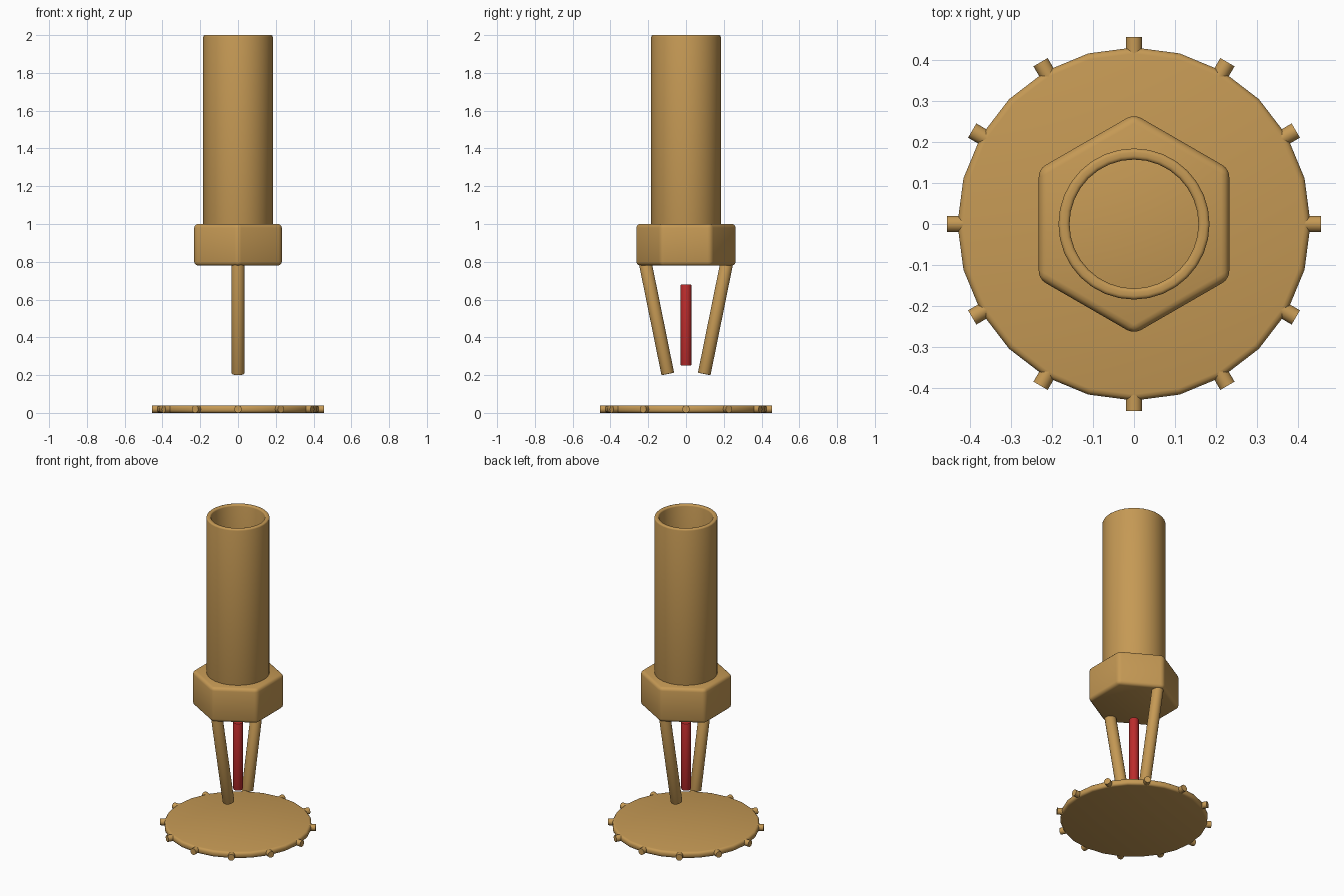
import bpy, bmesh
from math import pi, sin, cos, radians

if "Cube" in bpy.data.objects:
    bpy.data.objects.remove(bpy.data.objects["Cube"])


def material(name, rgb):
    m = bpy.data.materials.new(name)
    m.diffuse_color = (*rgb, 1)
    m.use_nodes = True
    m.node_tree.nodes["Principled BSDF"].inputs["Base Color"].default_value = m.diffuse_color
    return m


BRASS = material("brass", (0.56, 0.32, 0.09))
RED = material("red_glass", (0.5, 0.025, 0.025))


def finish(ob, mat, bevel=0.0, segments=3):
    ob.data.materials.append(mat)
    if bevel:
        b = ob.modifiers.new("Bevel", 'BEVEL')
        b.width, b.segments, b.limit_method = bevel, segments, 'ANGLE'
        b.angle_limit = radians(30)
    bpy.ops.object.select_all(action='DESELECT')
    ob.select_set(True)
    bpy.context.view_layer.objects.active = ob
    if bevel:
        bpy.ops.object.modifier_apply(modifier="Bevel")
    bpy.ops.object.shade_smooth_by_angle(angle=radians(40))
    return ob


def cylinder(name, sides, radius, length, loc, mat, rot=(0, 0, 0), bevel=0.0, segments=3):
    bpy.ops.mesh.primitive_cylinder_add(vertices=sides, radius=radius, depth=length,
                                        location=loc, rotation=rot)
    ob = bpy.context.object
    ob.name = name
    return finish(ob, mat, bevel, segments)


def tube(name, sides, outer, inner, z0, z1, mat, bevel):
    # closed rectangular section swept around the z axis
    section = [(outer, z0), (outer, z1), (inner, z1), (inner, z0)]
    bm = bmesh.new()
    rings = [[bm.verts.new((r * cos(2 * pi * i / sides), r * sin(2 * pi * i / sides), z))
              for r, z in section] for i in range(sides)]
    for i in range(sides):
        a, b = rings[i], rings[(i + 1) % sides]
        for k in range(4):
            n = (k + 1) % 4
            bm.faces.new((a[k], b[k], b[n], a[n]))
    bmesh.ops.recalc_face_normals(bm, faces=bm.faces)
    me = bpy.data.meshes.new(name)
    bm.to_mesh(me)
    bm.free()
    ob = bpy.data.objects.new(name, me)
    bpy.context.collection.objects.link(ob)
    return finish(ob, mat, bevel)


# supply pipe, open at the top, standing on the nut
tube("pipe", 32, 0.184, 0.157, 0.99, 2.0, BRASS, 0.009)

# hexagonal nut with points towards front and back
cylinder("hex_nut", 6, 0.268, 0.22, (0, 0, 0.89), BRASS, bevel=0.02)

# pair of frame arms leaning inwards towards the bottom
for side, label in ((-1, "front"), (1, "back")):
    cylinder(label + "_frame_arm", 24, 0.034, 0.6, (0, side * 0.156, 0.5), BRASS,
             rot=(-side * 0.2, 0, 0), bevel=0.004, segments=2)

# heat-sensitive bulb
cylinder("glass_bulb", 24, 0.028, 0.43, (0, 0, 0.465), RED, bevel=0.003, segments=2)

# deflector plate
cylinder("deflector_plate", 24, 0.43, 0.04, (0, 0, 0.02), BRASS, bevel=0.015)

# round teeth around the plate rim
for i in range(12):
    a = 2 * pi * i / 12
    cylinder(f"deflector_tooth_{i + 1}", 16, 0.02, 0.06,
             (0.425 * cos(a), 0.425 * sin(a), 0.02), BRASS, rot=(0, pi / 2, a))
